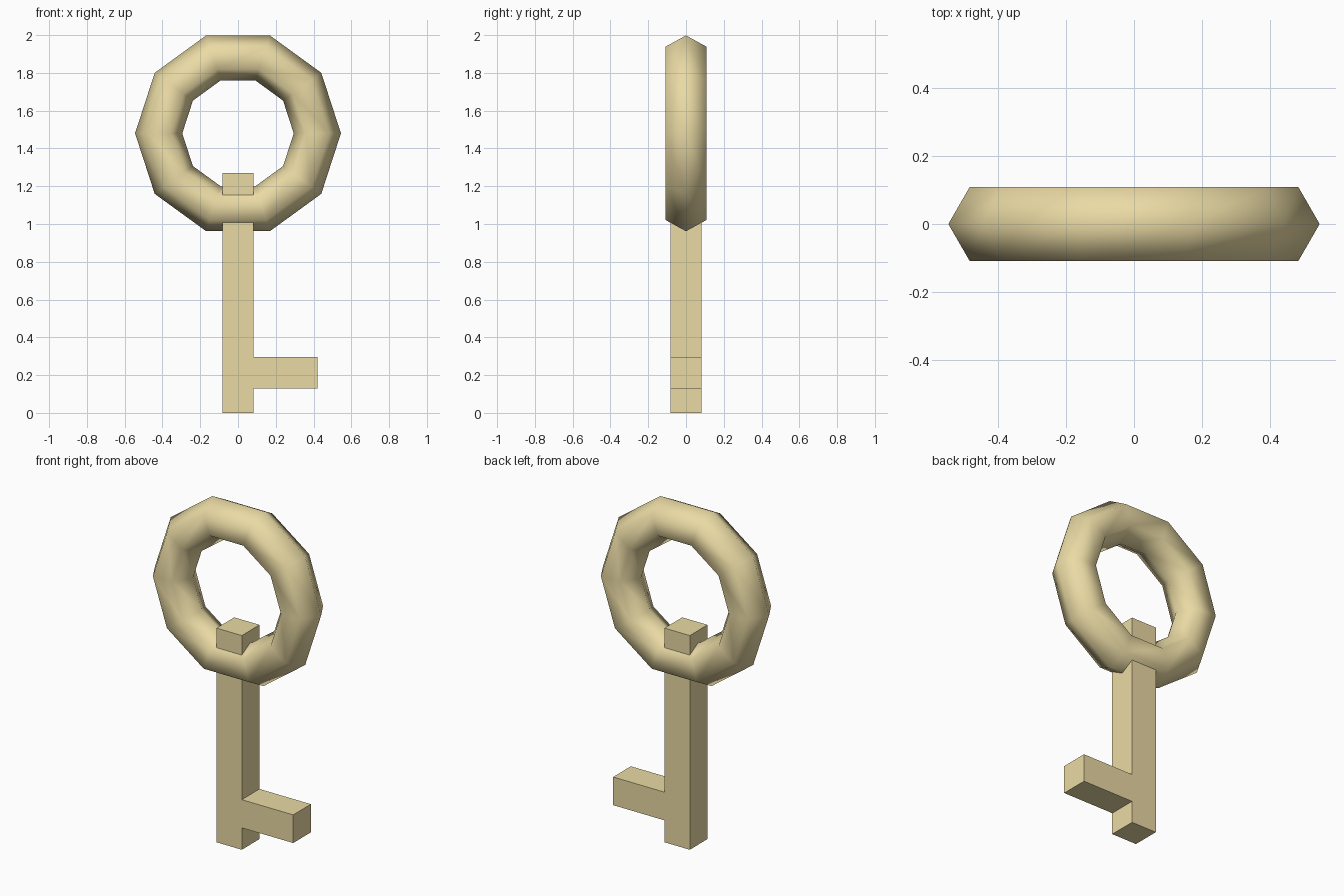
import bpy, bmesh, math

if "Cube" in bpy.data.objects:
    bpy.data.objects.remove(bpy.data.objects["Cube"])

gold = bpy.data.materials.new("pale_gold")
gold.diffuse_color = (0.82, 0.70, 0.37, 1)
gold.use_nodes = True
gold.node_tree.nodes["Principled BSDF"].inputs["Base Color"].default_value = gold.diffuse_color

# Ring-shaped handle, upright in the XZ plane
bpy.ops.mesh.primitive_torus_add(
    major_segments=10, minor_segments=6, major_radius=0.42, minor_radius=0.125,
    location=(0, 0, 1.48), rotation=(math.pi / 2, 0, 0))
ring = bpy.context.object
ring.name = "handle_ring"
bpy.ops.object.transform_apply(location=False, rotation=True, scale=False)
bpy.ops.object.shade_smooth()
ring.data.materials.append(gold)

# Shaft and bit: one front profile extruded through the depth
W = 0.083
profile = [(-W, 0), (W, 0), (W, 0.13), (0.42, 0.13),
           (0.42, 0.297), (W, 0.297), (W, 1.27), (-W, 1.27)]
bm = bmesh.new()
face = bm.faces.new([bm.verts.new((x, -W, z)) for x, z in profile])
out = bmesh.ops.extrude_face_region(bm, geom=[face], use_keep_orig=True)
bmesh.ops.translate(bm, vec=(0, 2 * W, 0),
                    verts=[v for v in out["geom"] if isinstance(v, bmesh.types.BMVert)])
bmesh.ops.recalc_face_normals(bm, faces=bm.faces)
mesh = bpy.data.meshes.new("shaft_and_bit")
bm.to_mesh(mesh)
bm.free()
mesh.materials.append(gold)
shaft = bpy.data.objects.new("shaft_and_bit", mesh)
bpy.context.collection.objects.link(shaft)
